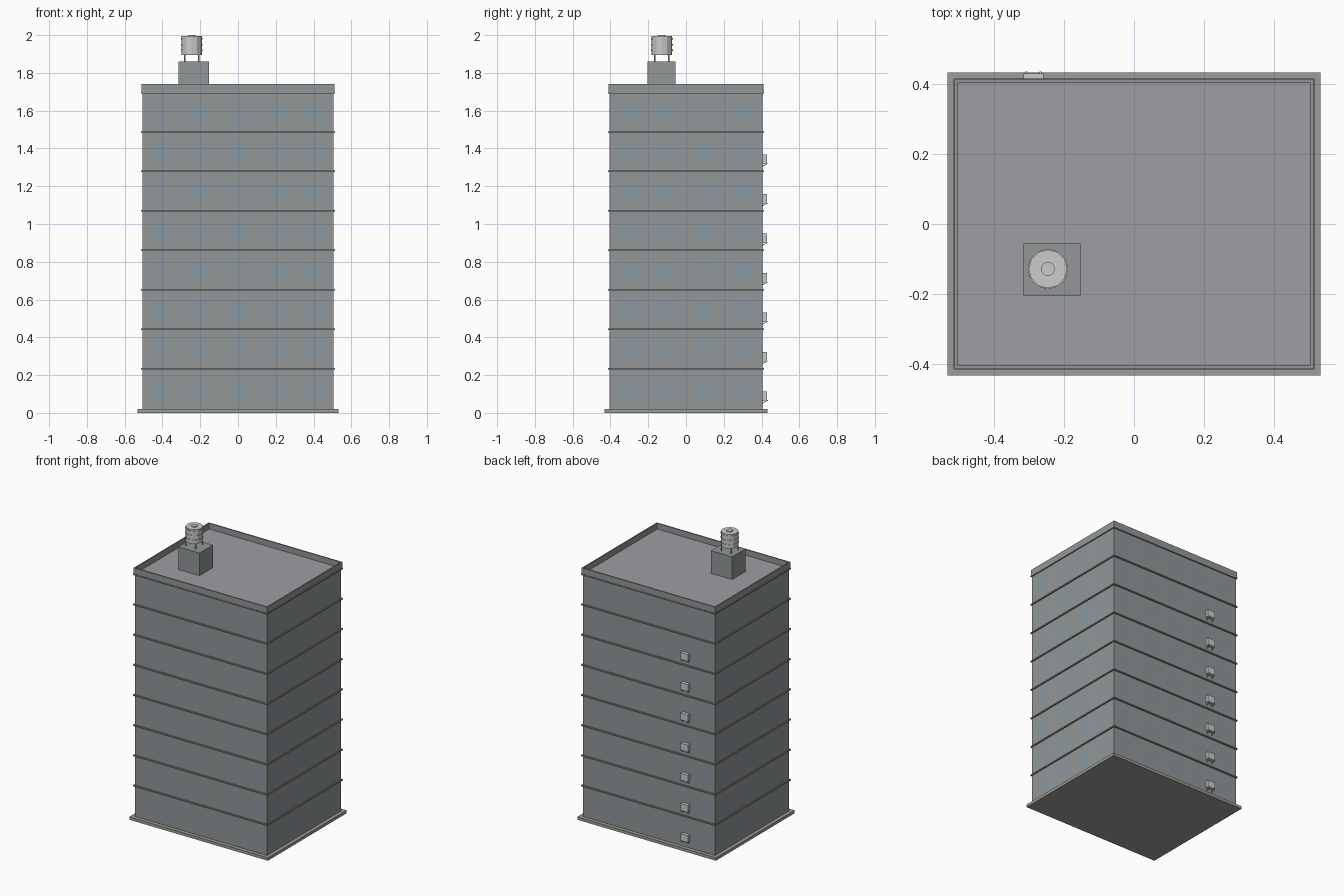
import bpy, bmesh, math
from mathutils import Matrix

if "Cube" in bpy.data.objects:
    bpy.data.objects.remove(bpy.data.objects["Cube"])

FLOORS, STEP = 8, 0.209
HX, HY = 0.506, 0.405


def material(name, rgb):
    m = bpy.data.materials.new(name)
    m.diffuse_color = (*rgb, 1)
    m.use_nodes = True
    m.node_tree.nodes["Principled BSDF"].inputs["Base Color"].default_value = m.diffuse_color
    return m


WALL = material("wall", (0.29, 0.31, 0.31))
GLASS = material("glass", (0.26, 0.31, 0.35))
ROOF = material("roof", (0.34, 0.34, 0.37))
STONE = material("stone", (0.34, 0.34, 0.31))


def finish(bm, name, mat=None):
    bmesh.ops.recalc_face_normals(bm, faces=bm.faces)
    me = bpy.data.meshes.new(name)
    bm.to_mesh(me)
    bm.free()
    ob = bpy.data.objects.new(name, me)
    bpy.context.collection.objects.link(ob)
    if mat:
        me.materials.append(mat)
    return ob


def add_box(bm, x0, x1, y0, y1, z0, z1):
    m = Matrix.Translation(((x0 + x1) / 2, (y0 + y1) / 2, (z0 + z1) / 2))
    bmesh.ops.create_cube(bm, size=1, matrix=m @ Matrix.Diagonal((x1 - x0, y1 - y0, z1 - z0, 1)))


def box(name, *dims, mat=None):
    bm = bmesh.new()
    add_box(bm, *dims)
    return finish(bm, name, mat)


def add_cyl(bm, x, y, r, z0, z1, n=12):
    bmesh.ops.create_cone(bm, cap_ends=True, segments=n, radius1=r, radius2=r, depth=z1 - z0,
                          matrix=Matrix.Translation((x, y, (z0 + z1) / 2)))


def add_ring(bm, outer, inner, z0, z1):
    # closed rectangular frame from two half-size pairs
    loops = []
    for (hx, hy), z in ((outer, z0), (outer, z1), (inner, z1), (inner, z0)):
        loops.append([bm.verts.new((sx * hx, sy * hy, z))
                      for sx, sy in ((-1, -1), (1, -1), (1, 1), (-1, 1))])
    for i in range(4):
        a, b = loops[i], loops[(i + 1) % 4]
        for j in range(4):
            k = (j + 1) % 4
            bm.faces.new((a[j], a[k], b[k], b[j]))


# base slab, tower and roof deck
box("base_slab", -0.531, 0.531, -0.431, 0.431, 0, 0.02, mat=STONE)
box("tower_walls", -HX, HX, -HY, HY, 0.02, 1.695, mat=WALL)
box("roof_deck", -0.5, 0.5, -0.4, 0.4, 1.695, 1.703, mat=ROOF)

# parapet
bm = bmesh.new()
add_ring(bm, (0.511, 0.411), (0.503, 0.402), 1.695, 1.742)
finish(bm, "parapet", WALL)

# thin ledge at every floor
bm = bmesh.new()
for i in range(FLOORS):
    z = 0.233 + i * STEP
    add_ring(bm, (0.514, 0.414), (0.5, 0.4), z - 0.004, z + 0.004)
finish(bm, "floor_ledges", WALL)

# flush windows on all four walls
bm = bmesh.new()
e = 0.001
for i in range(FLOORS):
    z0, z1 = 0.082 + i * STEP, 0.177 + i * STEP
    for s in (-1, 1):
        for k in range(5):
            x, y = (k - 2) * 0.205, s * (HY + e)
            bm.faces.new([bm.verts.new(p) for p in (
                (x - s * -0.05, y, z0), (x + s * -0.05, y, z0),
                (x + s * -0.05, y, z1), (x - s * -0.05, y, z1))])
        for k in range(4):
            y, x = (k - 1.5) * 0.201, s * (HX + e)
            bm.faces.new([bm.verts.new(p) for p in (
                (x, y - s * 0.05, z0), (x, y + s * 0.05, z0),
                (x, y + s * 0.05, z1), (x, y - s * 0.05, z1))])
me = bpy.data.meshes.new("windows")
bm.to_mesh(me)
bm.free()
me.materials.append(GLASS)
bpy.context.collection.objects.link(bpy.data.objects.new("windows", me))

# air conditioners with triangular brackets up the back wall
units, brackets = bmesh.new(), bmesh.new()
for i in range(FLOORS - 1):
    z = 0.066 + i * STEP
    add_box(units, -0.314, -0.258, HY, 0.428, z, z + 0.048)
    for x in (-0.306, -0.266):
        add_box(brackets, x - 0.003, x + 0.003, HY, 0.434, z - 0.003, z + 0.001)
        tri = [[brackets.verts.new((x + d, y, zz)) for y, zz in
                ((HY, z - 0.017), (HY, z - 0.012), (0.425, z - 0.002), (0.431, z - 0.002))]
               for d in (-0.003, 0.003)]
        for t in tri:
            brackets.faces.new(t)
        for j in range(4):
            k = (j + 1) % 4
            brackets.faces.new((tri[0][j], tri[0][k], tri[1][k], tri[1][j]))
finish(units, "air_conditioners")
finish(brackets, "air_conditioner_brackets")

# rooftop stair house
box("roof_house", -0.315, -0.153, -0.203, -0.055, 1.70, 1.86, mat=WALL)

# water tank with legs, hoops and cap
TX, TY = -0.245, -0.128
bm = bmesh.new()
add_cyl(bm, TX, TY, 0.055, 1.895, 1.994)
finish(bm, "water_tank")
bm = bmesh.new()
for z in (1.92, 1.95, 1.98):
    add_cyl(bm, TX, TY, 0.058, z - 0.004, z + 0.004)
finish(bm, "tank_hoops")
bm = bmesh.new()
add_cyl(bm, TX, TY, 0.02, 1.992, 2.0)
finish(bm, "tank_cap")
bm = bmesh.new()
for sx in (-1, 1):
    for sy in (-1, 1):
        add_cyl(bm, TX + sx * 0.037, TY + sy * 0.037, 0.004, 1.858, 1.897, 6)
finish(bm, "tank_legs")
